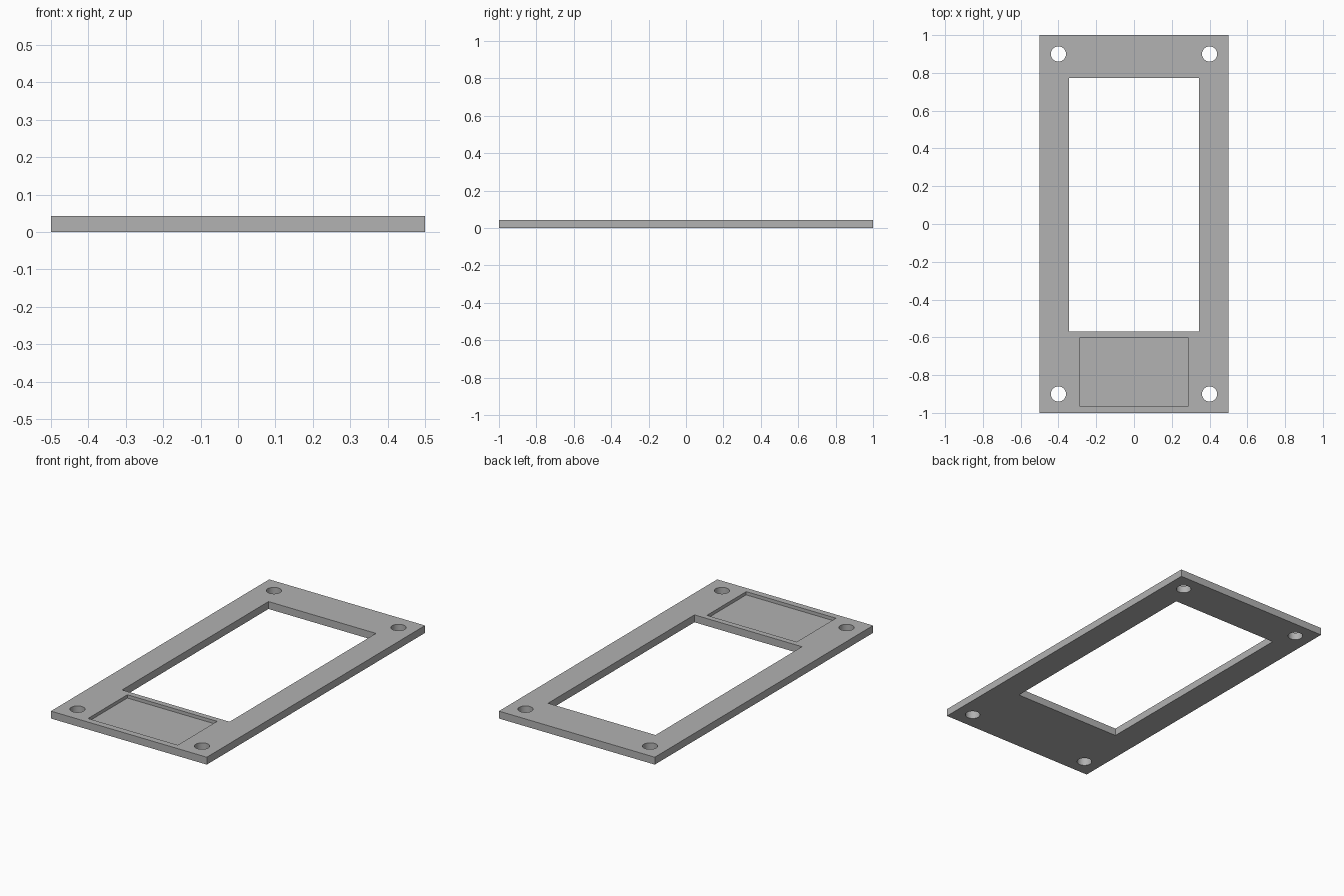
import bpy
import math

THICK = 0.043
RECESS_FLOOR = 0.024

default = bpy.data.objects.get("Cube")
if default:
    bpy.data.objects.remove(default, do_unlink=True)

grey = bpy.data.materials.new("mid grey")
grey.use_nodes = True
colour = (0.445, 0.445, 0.445, 1)
grey.diffuse_color = colour
grey.node_tree.nodes["Principled BSDF"].inputs["Base Color"].default_value = colour


def box(name, x0, x1, y0, y1, z0, z1):
    """Box given by its limits on each axis."""
    bpy.ops.mesh.primitive_cube_add(
        size=1, location=((x0 + x1) / 2, (y0 + y1) / 2, (z0 + z1) / 2))
    obj = bpy.context.object
    obj.name = name
    obj.scale = (x1 - x0, y1 - y0, z1 - z0)
    bpy.ops.object.transform_apply(location=True, rotation=False, scale=True)
    obj.data.materials.append(grey)
    return obj


def cut(target, cutter):
    """Subtract the cutter from the target, then discard it."""
    cutter.hide_render = True
    mod = target.modifiers.new("cut", "BOOLEAN")
    mod.operation = "DIFFERENCE"
    mod.solver = "EXACT"
    mod.object = cutter
    bpy.context.view_layer.objects.active = target
    bpy.ops.object.modifier_apply(modifier=mod.name)
    bpy.data.objects.remove(cutter, do_unlink=True)


# Flat plate
plate = box("face_plate", -0.5, 0.5, -1, 1, 0, THICK)

# Window opening right through the plate
cut(plate, box("window_cutter", -0.345, 0.345, -0.57, 0.772, -0.1, 0.1))

# Shallow label recess in the top face
cut(plate, box("recess_cutter", -0.288, 0.288, -0.963, -0.603, RECESS_FLOOR, 0.1))

# Screw holes at the four corners
for x in (-0.4, 0.4):
    for y in (-0.9, 0.9):
        bpy.ops.mesh.primitive_cylinder_add(
            vertices=48, radius=0.04, depth=0.3, location=(x, y, 0))
        hole = bpy.context.object
        hole.name = "screw_hole_cutter"
        hole.data.materials.append(grey)
        cut(plate, hole)

# Round hole walls, crisp edges elsewhere
bpy.ops.object.select_all(action="DESELECT")
plate.select_set(True)
bpy.context.view_layer.objects.active = plate
bpy.ops.object.shade_smooth_by_angle(angle=math.radians(30))
